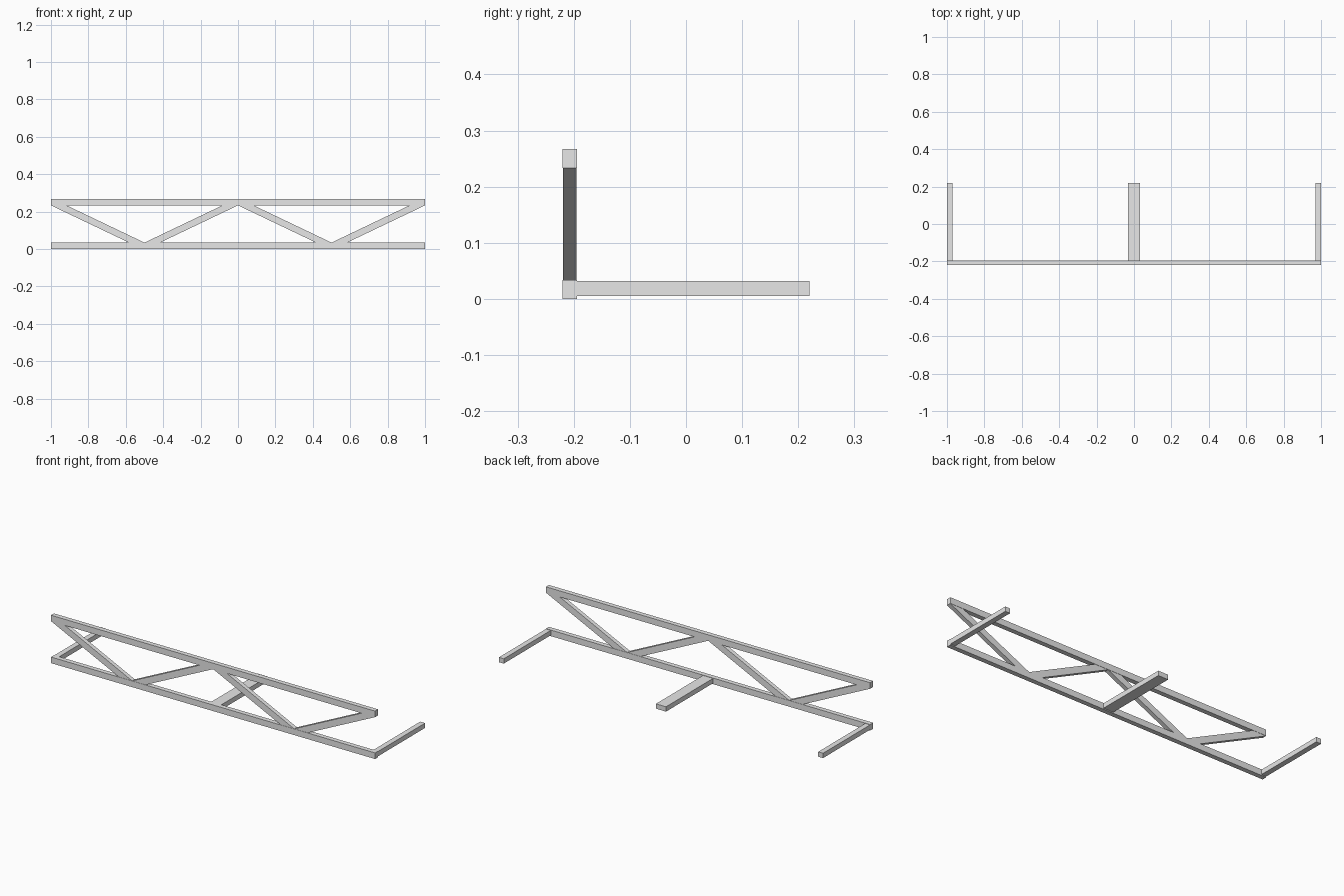
import bpy

if "Cube" in bpy.data.objects:
    bpy.data.objects.remove(bpy.data.objects["Cube"], do_unlink=True)

grey = bpy.data.materials.new("light_grey")
grey.use_nodes = True
GREY = (0.8, 0.8, 0.8, 1)
grey.diffuse_color = GREY
grey.node_tree.nodes["Principled BSDF"].inputs["Base Color"].default_value = GREY


def beam(name, outline, y0, y1):
    """Extrude a four-point XZ outline (counter-clockwise from the front) along y."""
    verts = [(x, y, z) for y in (y0, y1) for x, z in outline]
    faces = [(0, 1, 2, 3), (7, 6, 5, 4)]
    faces += [(i, i + 4, (i + 1) % 4 + 4, (i + 1) % 4) for i in range(4)]
    mesh = bpy.data.meshes.new(name)
    mesh.from_pydata(verts, [], faces)
    mesh.materials.append(grey)
    obj = bpy.data.objects.new(name, mesh)
    bpy.context.collection.objects.link(obj)
    return obj


def box(name, x0, x1, y0, y1, z0, z1):
    return beam(name, [(x0, z0), (x1, z0), (x1, z1), (x0, z1)], y0, y1)


FRONT, BACK, REACH = -0.2205, -0.194, 0.2205
CHORD, HEIGHT = 0.034, 0.267
STRUT = 0.083    # horizontal width of a slanted strut

# Horizontal chords of the truss
box("bottom_chord", -1, 1, FRONT, BACK, 0, CHORD)
box("top_chord", -1, 1, FRONT, BACK, HEIGHT - CHORD, HEIGHT)

# Zigzag struts between the chords
low, high = CHORD, HEIGHT - CHORD
for i in range(4):
    x0 = -1 + i * 0.5
    x1 = x0 + 0.5
    if i % 2 == 0:   # falling to the right
        outline = [(x1 - STRUT, low), (x1, low), (x0 + STRUT, high), (x0, high)]
    else:            # rising to the right
        outline = [(x0, low), (x0 + STRUT, low), (x1, high), (x1 - STRUT, high)]
    beam(f"strut_{i + 1}", outline, FRONT + 0.0015, BACK - 0.0015)

# Arms reaching back from the bottom chord
for name, x0, x1 in (("right_arm", -1, -0.97), ("centre_arm", -0.031, 0.031),
                     ("left_arm", 0.97, 1)):
    box(name, x0, x1, BACK, REACH, 0.005, 0.032)
